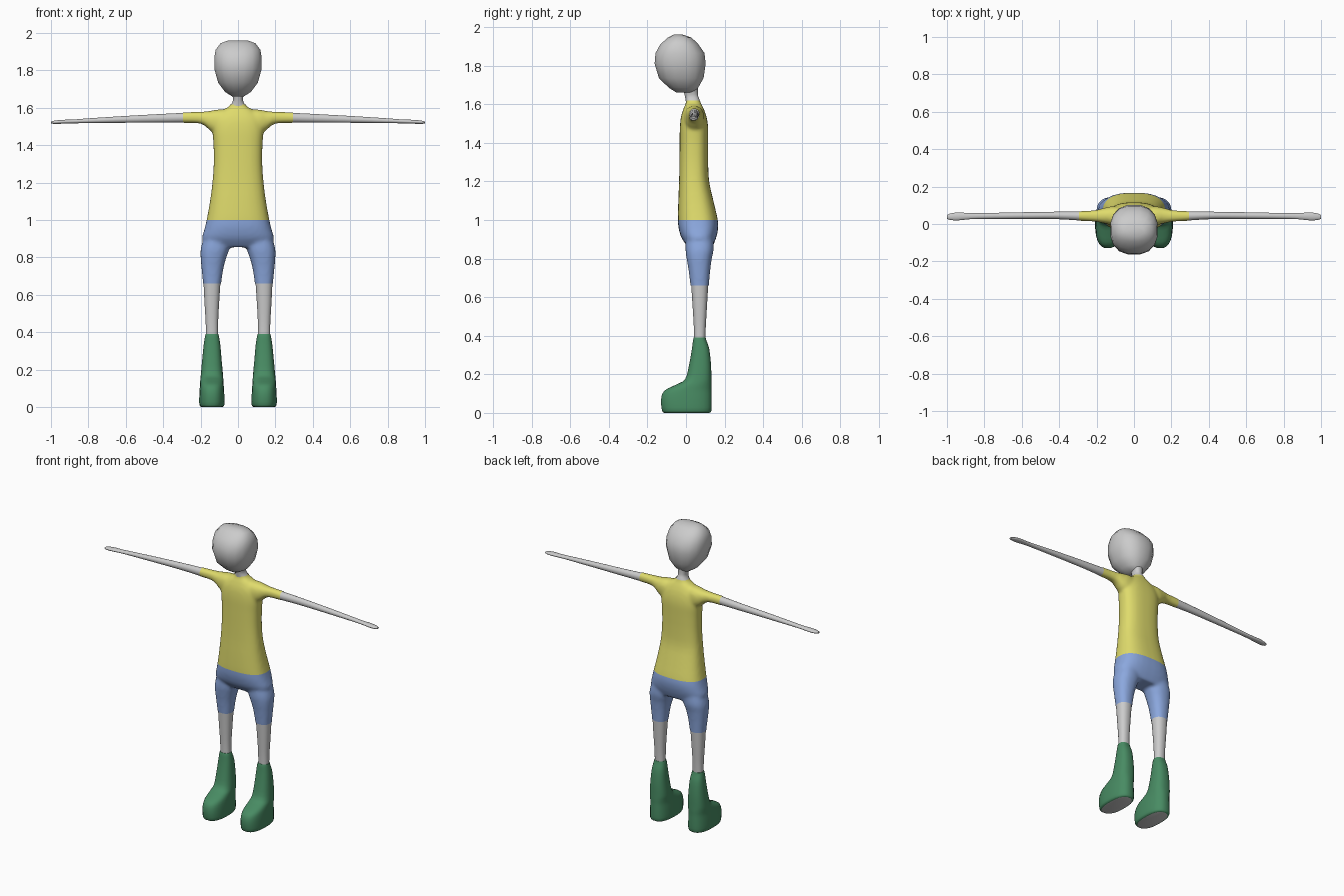
import bpy, bmesh, math
from mathutils import Vector

if "Cube" in bpy.data.objects:
    bpy.data.objects.remove(bpy.data.objects["Cube"])


def material(name, rgb):
    m = bpy.data.materials.new(name)
    m.diffuse_color = (*rgb, 1)
    m.use_nodes = True
    m.node_tree.nodes["Principled BSDF"].inputs["Base Color"].default_value = m.diffuse_color
    return m


SKIN = material("light_grey", (0.60, 0.60, 0.60))
YELLOW = material("yellow", (0.74, 0.71, 0.15))
BLUE = material("blue", (0.26, 0.39, 0.73))
GREEN = material("green", (0.065, 0.26, 0.125))


def add_object(name, bm, mats, angle=60):
    me = bpy.data.meshes.new(name)
    bm.to_mesh(me)
    bm.free()
    ob = bpy.data.objects.new(name, me)
    bpy.context.collection.objects.link(ob)
    for m in mats:
        me.materials.append(m)
    bpy.ops.object.select_all(action='DESELECT')
    ob.select_set(True)
    bpy.context.view_layer.objects.active = ob
    bpy.ops.object.shade_smooth_by_angle(angle=math.radians(angle))
    return ob


def refine(rings, steps):
    """Catmull-Rom interpolation between cross-sections."""
    out = []
    for i in range(len(rings) - 1):
        p0, p1 = rings[max(i - 1, 0)], rings[i]
        p2, p3 = rings[i + 1], rings[min(i + 2, len(rings) - 1)]
        for k in range(steps):
            t = k / steps
            out.append([0.5 * (2 * b + (c - a) * t + (2 * a - 5 * b + 4 * c - d) * t * t
                               + (3 * b - a - 3 * c + d) * t ** 3)
                        for a, b, c, d in zip(p0, p1, p2, p3)])
    return out + [rings[-1]]


def loft(bm, rings, axis='z', side=1, n=24, power=2.3, steps=3):
    """Capped tube; a ring is (position, a_min, a_max, b_min, b_max).
    Axis z uses a=x, b=y; axis x uses a=y, b=z. side=-1 mirrors in x."""
    loops = []
    for t, a0, a1, b0, b1 in refine(rings, steps):
        loop = []
        for k in range(n):
            w = 2 * math.pi * (k + 0.5) / n
            c, s = math.cos(w), math.sin(w)
            c = math.copysign(abs(c) ** (2 / power), c)
            s = math.copysign(abs(s) ** (2 / power), s)
            a = (a0 + a1) / 2 + c * (a1 - a0) / 2
            b = (b0 + b1) / 2 + s * (b1 - b0) / 2
            co = (a, b, t) if axis == 'z' else (t, a, b)
            loop.append(bm.verts.new((co[0] * side, co[1], co[2])))
        loops.append(loop)
    faces = [bm.faces.new(loops[0]), bm.faces.new(loops[-1])]
    for u, v in zip(loops, loops[1:]):
        for k in range(n):
            j = (k + 1) % n
            faces.append(bm.faces.new((u[k], u[j], v[j], v[k])))
    bmesh.ops.recalc_face_normals(bm, faces=faces)


def piece(name, mesh, planes, mat):
    """Copy of the clothing shell, trimmed to the inner side of each plane."""
    bm = bmesh.new()
    bm.from_mesh(mesh)
    for co, no in planes:
        bmesh.ops.bisect_plane(bm, geom=bm.verts[:] + bm.edges[:] + bm.faces[:],
                               plane_co=co, plane_no=no, clear_outer=True)
    add_object(name, bm, [mat])


def sym(z, w, y0, y1):
    return (z, -w, w, y0, y1)


# Clothing shell: trunk, thighs and sleeves blended into one surface
TRUNK = [sym(0.855, 0.17, 0.015, 0.135), sym(0.90, 0.192, -0.02, 0.154),
         sym(0.95, 0.18, -0.037, 0.166), sym(1.0, 0.168, -0.042, 0.165),
         sym(1.1, 0.150, -0.04, 0.142), sym(1.2, 0.137, -0.036, 0.12),
         sym(1.3, 0.130, -0.034, 0.115), sym(1.4, 0.131, -0.033, 0.115),
         sym(1.48, 0.136, -0.032, 0.115), sym(1.54, 0.125, -0.025, 0.105),
         sym(1.585, 0.085, -0.01, 0.088), sym(1.61, 0.045, 0.0, 0.075),
         sym(1.65, 0.03, -0.005, 0.065)]
THIGH = [(0.62, 0.095, 0.184, 0.029, 0.117), (0.66, 0.09, 0.187, 0.023, 0.119),
         (0.74, 0.078, 0.195, 0.013, 0.126), (0.80, 0.062, 0.20, 0.003, 0.134),
         (0.85, 0.045, 0.199, -0.003, 0.144), (0.92, 0.04, 0.18, 0.0, 0.14)]
SLEEVE = [(0.0, 0.0, 0.08, 1.46, 1.59), (0.1, -0.01, 0.095, 1.46, 1.592),
          (0.145, 0.0, 0.09, 1.475, 1.585), (0.175, 0.006, 0.082, 1.502, 1.581),
          (0.21, 0.012, 0.074, 1.517, 1.579), (0.28, 0.016, 0.07, 1.519, 1.577),
          (0.34, 0.019, 0.068, 1.519, 1.574)]
bm = bmesh.new()
loft(bm, TRUNK, n=32, power=2.6)
for s in (1, -1):
    loft(bm, THIGH, side=s)
    loft(bm, SLEEVE, axis='x', side=s)
shell = add_object("clothing_shell", bm, [])
rm = shell.modifiers.new("blend", 'REMESH')
rm.mode = 'VOXEL'
rm.voxel_size = 0.009
sm = shell.modifiers.new("soften", 'SMOOTH')
sm.factor, sm.iterations = 0.5, 10
dg = bpy.context.evaluated_depsgraph_get()
blend = bpy.data.meshes.new_from_object(shell.evaluated_get(dg))
bpy.data.objects.remove(shell)

X, Z = Vector((1, 0, 0)), Vector((0, 0, 1))
piece("shirt", blend, [(Z * 1.0, -Z), (Z * 1.618, Z), (X * 0.294, X), (X * -0.294, -X)], YELLOW)
piece("shorts", blend, [(Z * 0.66, -Z), (Z * 1.0, Z)], BLUE)

# Bare arms, lower legs and boots
ARM = [(0.285, 0.018, 0.068, 1.521, 1.574), (0.42, 0.026, 0.066, 1.521, 1.567),
       (0.6, 0.027, 0.063, 1.520, 1.557), (0.8, 0.027, 0.059, 1.518, 1.544),
       (0.88, 0.025, 0.059, 1.517, 1.538), (0.94, 0.019, 0.062, 1.515, 1.536),
       (0.98, 0.021, 0.057, 1.514, 1.532), (1.0, 0.028, 0.048, 1.517, 1.527)]
SHIN = [(0.37, 0.106, 0.172, 0.042, 0.1), (0.45, 0.106, 0.173, 0.04, 0.103),
        (0.55, 0.101, 0.179, 0.034, 0.109), (0.67, 0.093, 0.185, 0.026, 0.116)]
BOOT = [(0.0, 0.085, 0.195, -0.112, 0.122), (0.012, 0.073, 0.207, -0.125, 0.133),
        (0.07, 0.073, 0.207, -0.13, 0.134), (0.115, 0.076, 0.204, -0.113, 0.133),
        (0.145, 0.078, 0.202, -0.055, 0.133), (0.175, 0.08, 0.199, -0.005, 0.132),
        (0.25, 0.087, 0.192, 0.016, 0.13), (0.33, 0.094, 0.184, 0.03, 0.121),
        (0.375, 0.101, 0.177, 0.036, 0.106), (0.39, 0.105, 0.174, 0.04, 0.102)]
for s, label in ((1, "left"), (-1, "right")):
    bm = bmesh.new()
    loft(bm, ARM, axis='x', side=s, n=16, power=2)
    add_object(label + "_arm", bm, [SKIN])
    bm = bmesh.new()
    loft(bm, SHIN, side=s, n=20)
    add_object(label + "_lower_leg", bm, [SKIN])
    bm = bmesh.new()
    loft(bm, BOOT, side=s, power=2.5)
    for f in bm.faces:  # grey sole under a green boot
        f.material_index = 1 if f.normal.z < -0.95 and f.calc_center_median().z < 0.002 else 0
    add_object(label + "_boot", bm, [GREEN, SKIN])

# Neck
bm = bmesh.new()
loft(bm, [sym(1.605, 0.047, 0.0, 0.076), sym(1.625, 0.033, -0.003, 0.07),
          sym(1.65, 0.027, -0.008, 0.062), sym(1.70, 0.04, -0.02, 0.062)], n=20)
add_object("neck", bm, [SKIN])

# Head: coarse rounded form with few sides
bm = bmesh.new()
loft(bm, [sym(1.66, 0.03, -0.05, 0.045), sym(1.685, 0.07, -0.09, 0.064),
          sym(1.735, 0.108, -0.142, 0.093), sym(1.81, 0.129, -0.165, 0.104),
          sym(1.865, 0.129, -0.16, 0.098), sym(1.91, 0.122, -0.135, 0.066),
          sym(1.945, 0.095, -0.095, 0.03), sym(1.96, 0.055, -0.065, -0.015)],
     n=16, power=2.4, steps=1)
add_object("head", bm, [SKIN], 80)
